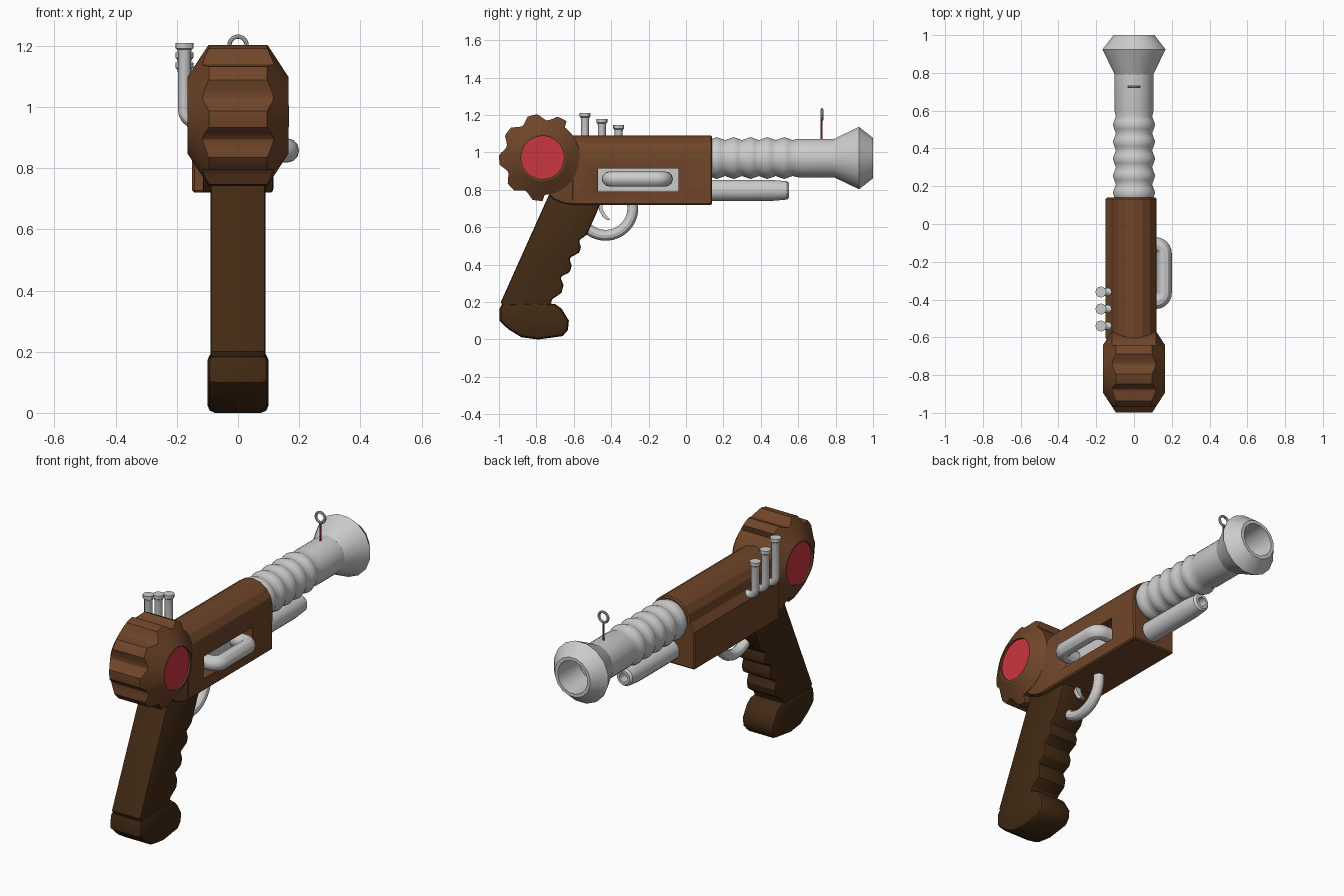
import bpy, bmesh, math
from math import sin, cos, pi, radians
from mathutils import Vector

if "Cube" in bpy.data.objects:
    bpy.data.objects.remove(bpy.data.objects["Cube"])


def material(name, rgb):
    m = bpy.data.materials.new(name)
    m.diffuse_color = (*rgb, 1)
    m.use_nodes = True
    m.node_tree.nodes["Principled BSDF"].inputs["Base Color"].default_value = m.diffuse_color
    return m


WOOD = material("wood", (0.16, 0.06, 0.022))
DARK = material("dark_wood", (0.055, 0.023, 0.007))
RED = material("red", (0.6, 0.035, 0.05))


def finish(name, bm, mat=None, angle=30, bevel=0, segments=2):
    bmesh.ops.recalc_face_normals(bm, faces=bm.faces[:])
    me = bpy.data.meshes.new(name)
    bm.to_mesh(me)
    bm.free()
    ob = bpy.data.objects.new(name, me)
    bpy.context.collection.objects.link(ob)
    if mat:
        me.materials.append(mat)
    if bevel:
        b = ob.modifiers.new("bevel", 'BEVEL')
        b.width, b.segments, b.limit_method = bevel, segments, 'ANGLE'
        b.angle_limit = radians(50)
    bpy.ops.object.select_all(action='DESELECT')
    ob.select_set(True)
    bpy.context.view_layer.objects.active = ob
    if bevel:
        bpy.ops.object.modifier_apply(modifier="bevel")
    bpy.ops.object.shade_smooth_by_angle(angle=radians(angle))
    return ob


def skin(name, rings, **kw):
    """Join equal rings of points, capping both ends."""
    bm = bmesh.new()
    vs = [[bm.verts.new(p) for p in r] for r in rings]
    n = len(vs[0])
    for a, b in zip(vs, vs[1:]):
        for i in range(n):
            j = (i + 1) % n
            bm.faces.new((a[i], a[j], b[j], b[i]))
    bm.faces.new(vs[0][::-1])
    bm.faces.new(vs[-1])
    return finish(name, bm, **kw)


def side_prism(name, pts, x0, x1, **kw):
    return skin(name, [[(x, y, z) for y, z in pts] for x in (x0, x1)], **kw)


def lathe(name, profile, x, z, n=16, **kw):
    """Profile of (y, radius) turned about an axis along y."""
    return skin(name, [[(x + r * cos(2 * pi * (i + .5) / n), y, z + r * sin(2 * pi * (i + .5) / n))
                        for i in range(n)] for y, r in profile], **kw)


def tube(name, path, radius, n=12, **kw):
    """Sweep a circle along a planar path; radius may be one value or a list."""
    path = [Vector(p) for p in path]
    rad = radius if isinstance(radius, list) else [radius] * len(path)
    normal = Vector((0, 0, 0))
    for a, b, c in zip(path, path[1:], path[2:]):
        normal += (b - a).cross(c - b)
    if normal.length < 1e-7:
        normal = (path[1] - path[0]).orthogonal()
    normal.normalize()
    rings = []
    for i, p in enumerate(path):
        t = (path[min(i + 1, len(path) - 1)] - path[max(i - 1, 0)]).normalized()
        side = t.cross(normal)
        rings.append([p + rad[i] * (cos(2 * pi * k / n) * normal + sin(2 * pi * k / n) * side)
                      for k in range(n)])
    return skin(name, rings, **kw)


def arc(cx, cy, r, a0, a1, n):
    return [(cx + r * cos(radians(a0 + (a1 - a0) * i / n)),
             cy + r * sin(radians(a0 + (a1 - a0) * i / n))) for i in range(n + 1)]


# Body: round-topped section with a thicker left side
section = [(-.15, .72), (.115, .72)] + arc(0, .97, .12, 0, 180, 8) + [(-.15, .93)]
body = skin("body", [[(x, y, z) for x, z in section] for y in (-.61, .14)],
            mat=WOOD, angle=20, bevel=.007, segments=1)

# Window recess on the right side
cutter = side_prism("window_cutter", [(-.47, .79), (-.04, .79), (-.04, .915), (-.47, .915)], .05, .3)
cutter.hide_render = True
cut = body.modifiers.new("window", 'BOOLEAN')
cut.object, cut.solver = cutter, 'EXACT'
bpy.context.view_layer.objects.active = body
bpy.ops.object.modifier_apply(modifier="window")
bpy.data.objects.remove(cutter)
side_prism("window_plate", [(-.47, .79), (-.04, .79), (-.04, .915), (-.47, .915)], .04, .056)

# Fairing from the body to the grip, under the wheel
side_prism("rear_fairing", [(-.6, .72), (-.66, .73), (-.71, .752), (-.75, .79), (-.72, .88), (-.6, .95)],
           -.115, .115, mat=WOOD, bevel=.01)

# Scalloped wheel with recessed red discs
CY, CZ, N = -.767, .973, 108


def wheel_ring(x_sign, r_fixed=None, x_fixed=None):
    ring = []
    for i in range(N):
        a = 360 * i / N
        if r_fixed:
            r = r_fixed
        elif 50 < a < 275:
            r = .234 - .034 * min(1, 1.25 * abs(sin(radians((a - 63) * 4.5 + 90))) ** 1.5
                                  if abs((a - 63 + 20) % 40 - 20) > 5 else 0) if a > 56 else .222
            r = max(r, .2)
        else:
            r = .2
        x = x_fixed if x_fixed else .165 - (r - .125) * .65
        ring.append((x_sign * x, CY + r * cos(radians(a)), CZ + r * sin(radians(a))))
    return ring


def tooth_radius(a):
    """Flat-tipped teeth round the back, plain circle against the body."""
    if not 56 < a < 272:
        return .2
    d = abs((a - 63 + 20) % 40 - 20)
    return .232 if d < 7 else .2 + .032 * ((20 - d) / 13) ** 1.6


rings = []
for s, r, x in [(-1, .115, .152), (-1, .115, .165), (-1, .125, .165), (-1, 0, 0),
                (1, 0, 0), (1, .125, .165), (1, .115, .165), (1, .115, .152)]:
    ring = []
    for i in range(N):
        a = 360 * i / N
        rr = r or tooth_radius(a)
        xx = x or .165 - (rr - .125) * .65
        ring.append((s * xx, CY + rr * cos(radians(a)), CZ + rr * sin(radians(a))))
    rings.append(ring)
skin("scalloped_wheel", rings, mat=WOOD)
for s, label in ((1, "right"), (-1, "left")):
    side_prism(label + "_red_disc", arc(CY, CZ, .114, 0, 350, 35), s * .14, s * .156, mat=RED)

# Grip with finger grooves, and its pommel
grip = [(-.73, .78), (-.99, .2), (-.97, .15), (-.74, .15), (-.715, .215), (-.665, .25), (-.655, .29),
        (-.672, .335), (-.62, .36), (-.612, .395), (-.625, .435), (-.57, .465), (-.562, .495),
        (-.573, .53), (-.53, .56), (-.455, .73), (-.5, .78)]
side_prism("grip", grip, -.09, .09, mat=DARK, bevel=.012)
pommel = [(-.995, .19), (-.998, .1), (-.95, .055), (-.88, .012), (-.79, 0), (-.66, .018), (-.632, .05),
          (-.626, .1), (-.665, .165), (-.7, .19), (-.8, .197)]
side_prism("pommel", pommel, -.1, .1, mat=DARK, bevel=.025, angle=40)

# Ribbed barrel and flared hollow muzzle
ribs = [(.12 + .0225 * i, .105 + .008 * cos(2 * pi * (i - 2) / 4)) for i in range(21)]
lathe("barrel", ribs + [(.60, .104), (.82, .104)], 0, .97, n=24, angle=40)
lathe("muzzle", [(.79, .104), (.925, .17), (1.0, .11), (1.0, .092), (.8, .085)], 0, .97)

# Lower tube with hollow tip
lathe("lower_tube", [(.12, .057), (.46, .057), (.54, .05), (.552, .04), (.552, .025), (.5, .025)], 0, .797)

# Side handle in the window
corner_a = [(x, y) for x, y in arc(.115, -.365, .045, -90, 0, 6)]
corner_b = [(x, y) for x, y in arc(.115, -.155, .045, 0, 90, 6)]
handle = [(.04, -.41)] + corner_a + corner_b + [(.04, -.11)]
tube("side_handle", [(x, y, .858) for x, y in handle], .04)

# Trigger guard and trigger
tube("trigger_guard", [(0, y, z) for y, z in arc(-.43, .703, .146, 170, 375, 20)], .029)
side_prism("trigger", [(-.47, .73), (-.465, .69), (-.445, .655), (-.425, .64), (-.405, .64),
                       (-.432, .67), (-.447, .7), (-.447, .73)], -.015, .015)

# Three exhaust pipes on the left, stepping down forwards
for i, (y, top) in enumerate(((-.54, 1.21), (-.45, 1.178), (-.36, 1.146))):
    bend = [(x, y, z) for x, z in arc(-.135, .99, .04, 270, 180, 6)]
    path = [(-.1, y, .95)] + bend + [(-.175, y, z) for z in (top - .035, top - .022, top - .018, top)]
    tube(f"exhaust_pipe_{i + 1}", path, [.021] * 9 + [.024, .029, .029])

# Front sight: red pin with a ring
tube("sight_pin", [(0, .725, 1.05), (0, .725, 1.175)], .005, n=8, mat=RED)
bpy.ops.mesh.primitive_torus_add(major_radius=.028, minor_radius=.007, major_segments=24, minor_segments=8,
                                 location=(0, .727, 1.202), rotation=(pi / 2, 0, 0))
bpy.context.object.name = "sight_ring"
bpy.ops.object.shade_smooth_by_angle()
